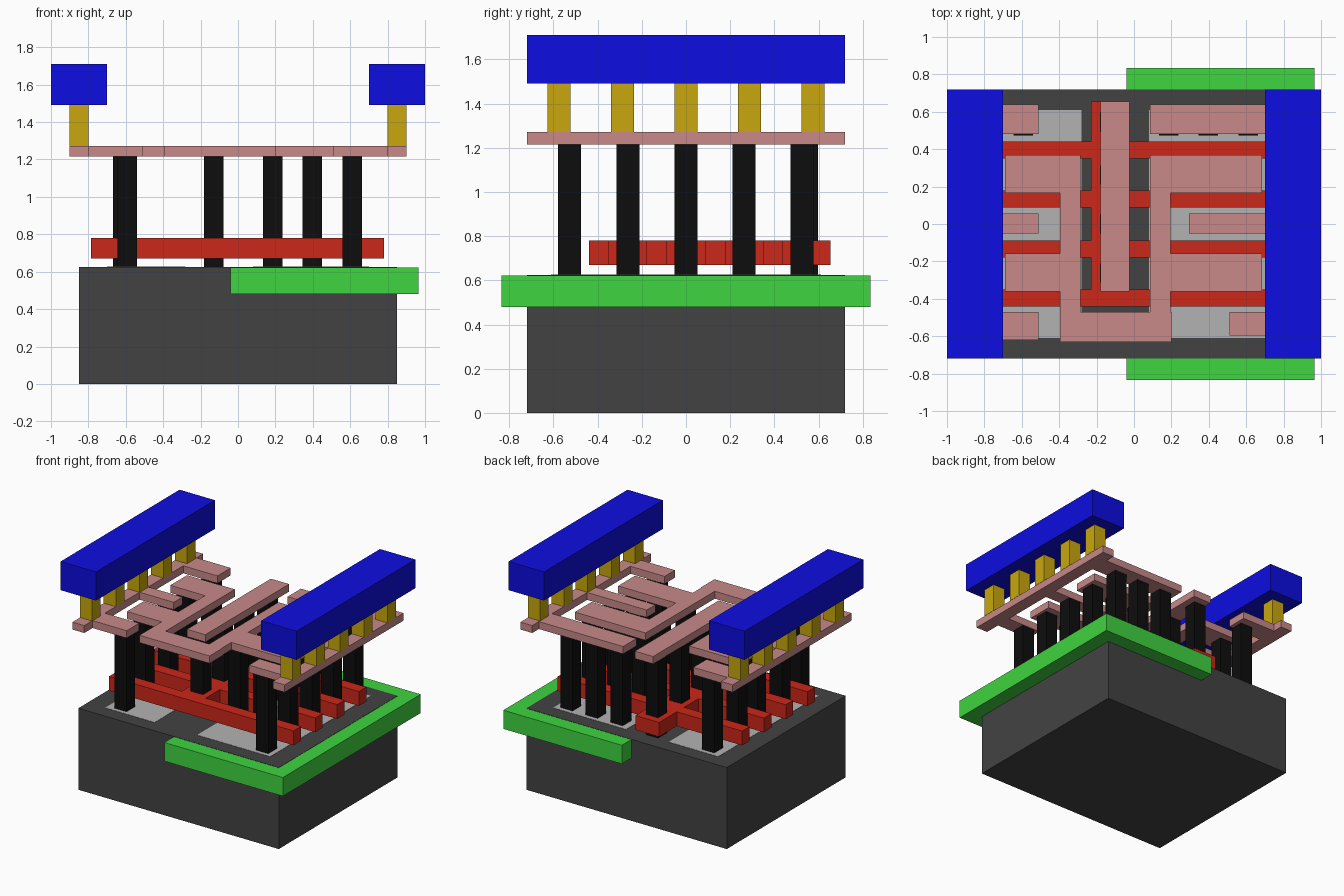
import bpy, bmesh

if "Cube" in bpy.data.objects:
    bpy.data.objects.remove(bpy.data.objects["Cube"])


def mat(name, rgb):
    m = bpy.data.materials.new(name)
    m.diffuse_color = (*rgb, 1)
    m.use_nodes = True
    m.node_tree.nodes["Principled BSDF"].inputs["Base Color"].default_value = m.diffuse_color
    return m


SUBSTRATE = mat("dark_grey", (0.055, 0.055, 0.055))
DIFF = mat("light_grey", (0.45, 0.45, 0.45))
WELL = mat("green", (0.05, 0.66, 0.05))
GATE = mat("red", (0.6, 0.02, 0.01))
CONTACT = mat("black", (0.004, 0.004, 0.004))
LOCAL = mat("pink", (0.58, 0.25, 0.25))
VIA = mat("yellow", (0.58, 0.39, 0.004))
METAL = mat("blue", (0.004, 0.004, 0.75))


def layer(name, rects, z0, z1, material):
    """Extrude the union of (x0, x1, y0, y1) rectangles into one clean solid."""
    xs = sorted({v for r in rects for v in r[:2]})
    ys = sorted({v for r in rects for v in r[2:]})
    bm = bmesh.new()
    for xa, xb in zip(xs, xs[1:]):
        for ya, yb in zip(ys, ys[1:]):
            cx, cy = (xa + xb) / 2, (ya + yb) / 2
            if any(r[0] < cx < r[1] and r[2] < cy < r[3] for r in rects):
                bm.faces.new([bm.verts.new((x, y, z0)) for x, y in
                              ((xa, ya), (xb, ya), (xb, yb), (xa, yb))])
    bmesh.ops.remove_doubles(bm, verts=bm.verts[:], dist=1e-5)
    ext = bmesh.ops.extrude_face_region(bm, geom=bm.faces[:], use_keep_orig=True)
    top = [g for g in ext["geom"] if isinstance(g, bmesh.types.BMVert)]
    bmesh.ops.translate(bm, verts=top, vec=(0, 0, z1 - z0))
    bmesh.ops.recalc_face_normals(bm, faces=bm.faces[:])
    bmesh.ops.dissolve_limit(bm, angle_limit=0.01, verts=bm.verts[:], edges=bm.edges[:])
    me = bpy.data.meshes.new(name)
    bm.to_mesh(me)
    bm.free()
    me.materials.append(material)
    ob = bpy.data.objects.new(name, me)
    bpy.context.collection.objects.link(ob)
    return ob


def squares(points, s=0.052):
    return [(x - s, x + s, y - s, y + s) for x, y in points]


# Substrate, well and the two diffusion regions flush with its top
layer("substrate", [(-0.85, 0.85, -0.72, 0.72)], 0, 0.625, SUBSTRATE)
layer("well", [(-0.04, 0.965, -0.835, 0.835)], 0.48, 0.623, WELL)
layer("left_diffusion", [(-0.70, -0.28, -0.61, 0.61)], 0.5, 0.627, DIFF)
layer("right_diffusion", [(0.08, 0.70, -0.61, 0.61)], 0.5, 0.627, DIFF)

# Gate comb: four bars joined by a spine
bars = [(-0.785, 0.78, y - 0.045, y + 0.045) for y in (-0.395, -0.133, 0.133, 0.395)]
layer("gate_comb", bars + [(-0.23, -0.03, -0.44, 0.655)], 0.67, 0.78, GATE)

# Contact pillars
pillars = {
    "left_source_contacts": [(-0.592, y) for y in (-0.527, 0, 0.525)],
    "left_drain_contacts": [(-0.615, y) for y in (-0.262, 0.262)],
    "gate_contacts": [(-0.13, y) for y in (-0.262, 0, 0.262, 0.545)],
    "right_source_contacts": [(0.185, 0.525), (0.398, 0.525), (0.61, 0.525),
                              (0.398, 0), (0.61, 0), (0.61, -0.527)],
    "right_drain_contacts": [(x, y) for x in (0.185, 0.398, 0.61) for y in (-0.262, 0.262)],
}
for name, pts in pillars.items():
    layer(name, squares(pts), 0.62, 1.215, CONTACT)

# Local wiring: two rails with tabs, input strip, output loop
wiring = {
    "left_rail_wiring": [(-0.9, -0.8, -0.72, 0.72), (-0.9, -0.51, 0.48, 0.64),
                         (-0.9, -0.51, -0.05, 0.055), (-0.9, -0.51, -0.62, -0.47)],
    "right_rail_wiring": [(0.8, 0.9, -0.72, 0.72), (0.085, 0.9, 0.48, 0.64),
                          (0.295, 0.9, -0.05, 0.055), (0.51, 0.9, -0.595, -0.47)],
    "input_strip": [(-0.18, -0.025, -0.36, 0.655)],
    "output_loop": [(-0.395, -0.285, -0.63, 0.368), (0.085, 0.195, -0.63, 0.368),
                    (-0.395, 0.2, -0.63, -0.47)]
                   + [(x0, x1, y0, y1) for x0, x1 in ((-0.69, -0.285), (0.085, 0.685))
                      for y0, y1 in ((0.165, 0.368), (-0.36, -0.157))],
}
for name, rects in wiring.items():
    layer(name, rects, 1.215, 1.272, LOCAL)

# Vias and power rails on both sides
for side, s in (("left", -1), ("right", 1)):
    layer(side + "_vias", squares([(s * 0.85, 0.2875 * i) for i in range(-2, 3)]),
          1.272, 1.49, VIA)
    layer(side + "_power_rail", [(s * 0.85 - 0.15, s * 0.85 + 0.15, -0.72, 0.72)],
          1.49, 1.71, METAL)
